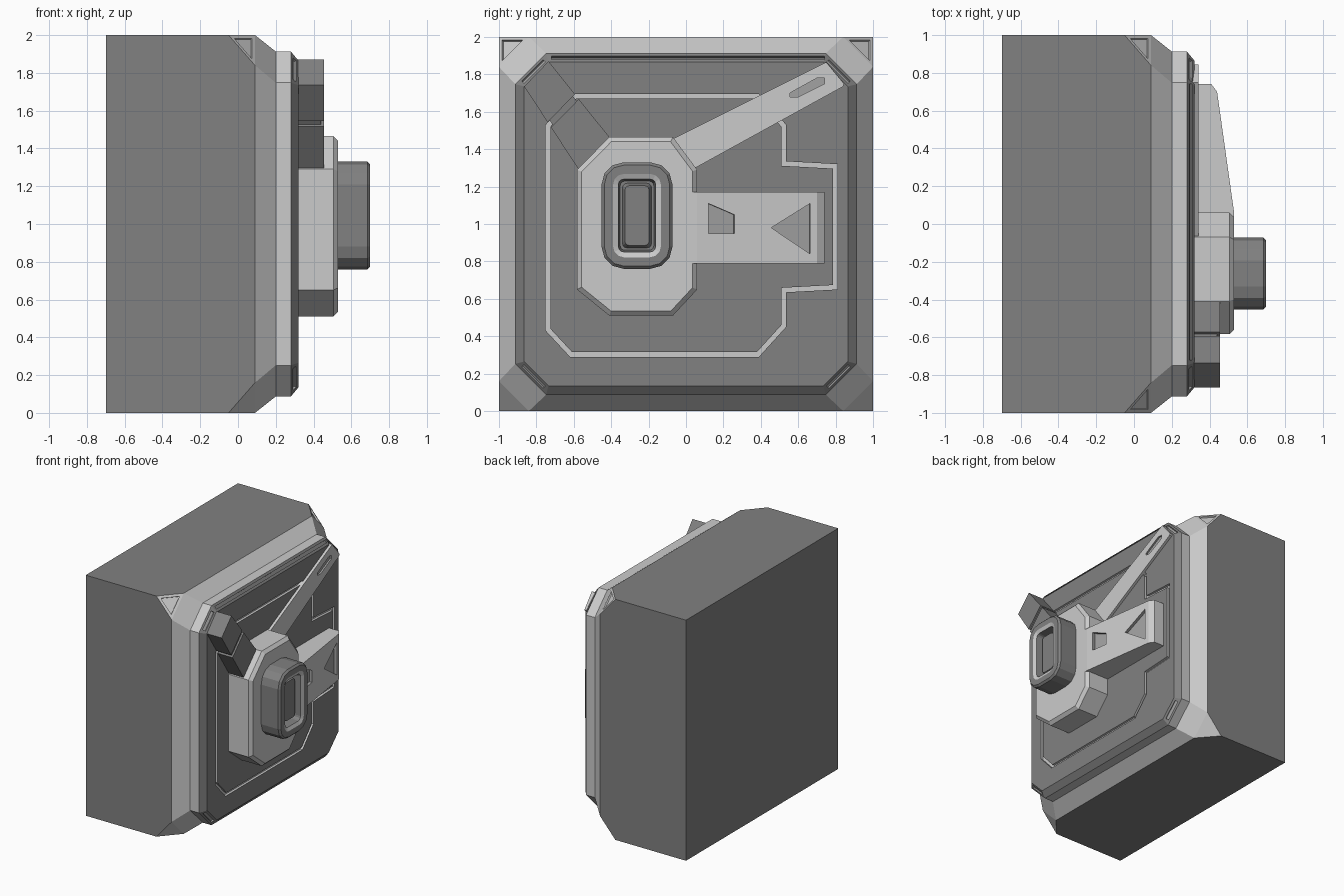
import bpy, bmesh, math
from mathutils import Vector, Matrix

if "Cube" in bpy.data.objects:
    bpy.data.objects.remove(bpy.data.objects["Cube"])

FACE = Matrix(((0, 0, 1, 0), (1, 0, 0, 0), (0, 1, 0, 0), (0, 0, 0, 1)))  # (y, z, x) -> world


def material(name, g):
    m = bpy.data.materials.new(name)
    m.diffuse_color = (g, g, g, 1)
    m.use_nodes = True
    m.node_tree.nodes["Principled BSDF"].inputs["Base Color"].default_value = m.diffuse_color
    return m


DARK, MID, LIGHT, BRIGHT = [material(n, g) for n, g in (
    ("dark_metal", .22), ("mid_metal", .36), ("light_metal", .52), ("bright_groove", .78))]


def add(name, bm, mat):
    bmesh.ops.remove_doubles(bm, verts=bm.verts, dist=1e-5)
    bmesh.ops.recalc_face_normals(bm, faces=bm.faces)
    me = bpy.data.meshes.new(name)
    bm.to_mesh(me)
    bm.free()
    me.materials.append(mat)
    ob = bpy.data.objects.new(name, me)
    bpy.context.collection.objects.link(ob)
    return ob


def loft(name, rings, mat, frame=FACE, closed=False):
    """Skin a series of equal-length rings; closed joins last to first."""
    bm = bmesh.new()
    vs = [[bm.verts.new(frame @ Vector(p)) for p in r] for r in rings]
    n = len(vs[0])
    pairs = list(zip(vs, vs[1:])) + ([(vs[-1], vs[0])] if closed else [])
    for a, b in pairs:
        for i in range(n):
            j = (i + 1) % n
            bm.faces.new((a[i], a[j], b[j], b[i]))
    if not closed:
        bm.faces.new(vs[0][::-1])
        bm.faces.new(vs[-1])
    return add(name, bm, mat)


def flat(pts, h):
    return [(u, v, h) for u, v in pts]


def prism(name, pts, h0, h1, mat, frame=FACE):
    return loft(name, [flat(pts, h0), flat(pts, h1)], mat, frame)


def inset(pts, d):
    """Mitred inward offset of a counter-clockwise outline."""
    out = []
    for i, p in enumerate(pts):
        p = Vector(p)
        a = (p - Vector(pts[i - 1])).normalized()
        b = (Vector(pts[(i + 1) % len(pts)]) - p).normalized()
        na, nb = Vector((-a.y, a.x)), Vector((-b.y, b.x))
        out.append(tuple(p + (na + nb) * d / (1 + na.dot(nb))))
    return out


def octagon(cy, cz, hy, hz, c):
    return [(cy + sy * a, cz + sz * b) for sy, sz, a, b in (
        (-1, -1, hy - c, hz), (1, -1, hy - c, hz), (1, -1, hy, hz - c), (1, 1, hy, hz - c),
        (1, 1, hy - c, hz), (-1, 1, hy - c, hz), (-1, 1, hy, hz - c), (-1, -1, hy, hz - c))]


def rounded(cy, cz, hy, hz, r, seg=3):
    pts = []
    for k, (sy, sz) in enumerate(((1, 1), (-1, 1), (-1, -1), (1, -1))):
        for i in range(seg + 1):
            a = math.radians(90 * (k + i / seg))
            pts.append((cy + sy * (hy - r) + r * math.cos(a), cz + sz * (hz - r) + r * math.sin(a)))
    return pts


def surface_frame(origin, u, normal):
    w = Vector(normal).normalized()
    u = Vector(u).normalized()
    v = w.cross(u)
    return Matrix.Translation(origin) @ Matrix((u, v, w)).transposed().to_4x4()


def cut(target, cutter):
    cutter.hide_render = True
    cutter.hide_viewport = True
    m = target.modifiers.new(cutter.name, 'BOOLEAN')
    m.operation, m.solver, m.object = 'DIFFERENCE', 'EXACT', cutter
    m.material_mode = 'TRANSFER'


def rect(l, w):
    return [(-l / 2, -w / 2), (l / 2, -w / 2), (l / 2, w / 2), (-l / 2, w / 2)]


# Housing: block, cut corners, stepped raised front plate
levels = ((-.7, 1, 0), (-.05, 1, 0), (.09, 1, .16), (.2, .913, .165),
          (.28, .913, .165), (.32, .865, .13))
body = loft("housing", [flat(octagon(0, 1, h, h, c), x) for x, h, c in levels], DARK)

# Lighter trim on the bevelled frame, plate rim and corner facets
body.data.materials.append(LIGHT)
for p in body.data.polygons:
    facet = abs(p.normal.y) > .1 and abs(p.normal.z) > .1
    if p.center.x < .27 and (p.center.x > .1 or facet):
        p.material_index = 1

# Stepped groove outline in the front plate
path = [(-.62, .29), (.39, .29), (.535, .45), (.535, .635), (.81, .65), (.81, 1.32),
        (.535, 1.335), (.535, 1.53), (.39, 1.695), (-.6, 1.695), (-.75, 1.53), (-.75, .43)]
inner = inset(path, .025)
cut(body, loft("panel_groove_cutter", [flat(path, .30), flat(path, .36),
                                       flat(inner, .36), flat(inner, .30)], BRIGHT, closed=True))

# Slots on the four bevelled plate corners
for sy in (-1, 1):
    for sz in (-1, 1):
        n = Vector((.045, .04 * sy * .7, .04 * sz * .7))
        f = surface_frame((.30, .816 * sy, 1 + .816 * sz), (0, sy, -sz), n)
        cut(body, prism("corner_slot_cutter", rect(.16, .024), -.014, .03, MID, f))

# Long slot on the top bevel
f = surface_frame((.30, .01, 1.889), (0, 1, 0), (.048, 0, .04))
cut(body, prism("top_slot_cutter", rect(1.46, .022), -.015, .03, DARK, f))

# Triangular pockets on the two upper corner facets
for s in (-1, 1):
    tri = [Vector((-.05, s, 2)), Vector((.09, s * .84, 2)), Vector((.09, s, 1.84))]
    c = sum(tri, Vector()) / 3
    n = (tri[1] - tri[0]).cross(tri[2] - tri[0]).normalized()
    if n.x < 0:
        n = -n
    f = surface_frame(c, tri[1] - tri[0], n)
    pts = [tuple((f.inverted() @ (c + (p - c) * .68)).xy) for p in tri]
    cut(body, prism("corner_pocket_cutter", pts, -.012, .03, LIGHT, f))

# Octagonal hub with a small edge bevel
hub = [(-.41, .51), (-.07, .51), (.06, .65), (.06, 1.29), (-.07, 1.465), (-.41, 1.465),
       (-.583, 1.29), (-.583, .65)]
loft("hub", [flat(hub, .30), flat(hub, .505), flat(inset(hub, .025), .53)], LIGHT)

# Rounded knob with a stepped opening and centre plug
steps = ((.52, 0), (.685, 0), (.70, .015), (.70, .062), (.688, .09), (.62, .10),
         (.62, .112), (.66, .125))
knob = loft("knob", [flat(rounded(-.262, 1.045, .19 - d, .285 - d, max(.12 - d, .025)), x)
                     for x, d in steps], DARK)
knob.data.materials.append(LIGHT)
for p in knob.data.polygons:  # light ring around the opening
    if .69 < p.center.x < .697 and p.normal.x > .8:
        p.material_index = 1

# Sloping lever arm reaching sideways from the hub
side = [(.30, -.02), (.30, .74), (.41, .74), (.44, .70), (.53, .06), (.53, -.02)]
bm = bmesh.new()
f = bm.faces.new([bm.verts.new((x, y, .79)) for x, y in side])
ext = bmesh.ops.extrude_face_region(bm, geom=[f])
bmesh.ops.translate(bm, vec=(0, 0, .38), verts=[v for v in ext["geom"] if isinstance(v, bmesh.types.BMVert)])
arm = add("lever_arm", bm, LIGHT)

# Pockets that follow the arm slope
slope = surface_frame((.53, .06, 0), (-.09, .64, 0), (.64, .09, 0))
for name, pts in (("arm_triangle_cutter", [(.40, .98), (.61, .84), (.61, 1.11)]),
                  ("arm_notch_cutter", [(.06, .95), (.20, .95), (.20, 1.05), (.06, 1.11)])):
    cut(arm, prism(name, pts, -.025, .05, MID, slope))

# Low diagonal brace to the upper corner
brace = prism("diagonal_brace", [(-.08, 1.45), (.05, 1.30), (.84, 1.735), (.845, 1.75), (.75, 1.865)],
              .30, .342, LIGHT)
cut(brace, prism("brace_slot_cutter", [(.555, 1.68), (.60, 1.68), (.74, 1.75), (.74, 1.78),
                                       (.70, 1.78), (.555, 1.70)], .328, .4, MID))

# Block strut at the other corner: two pieces around a narrow neck
a0, a1 = Vector((-.865, 1.735)), Vector((-.56, 1.27))
b0, b1 = Vector((-.735, 1.87)), Vector((-.39, 1.44))


def strut(name, t0, t1, shrink, top):
    pts = [a0.lerp(a1, t0), a0.lerp(a1, t1), b0.lerp(b1, t1), b0.lerp(b1, t0)]
    prism(name, inset([tuple(p) for p in pts], shrink), .30, top, DARK)


strut("corner_strut_outer", 0, .41, 0, .455)
strut("corner_strut_inner", .47, 1, 0, .455)
strut("corner_strut_neck", .2, .7, .015, .44)
